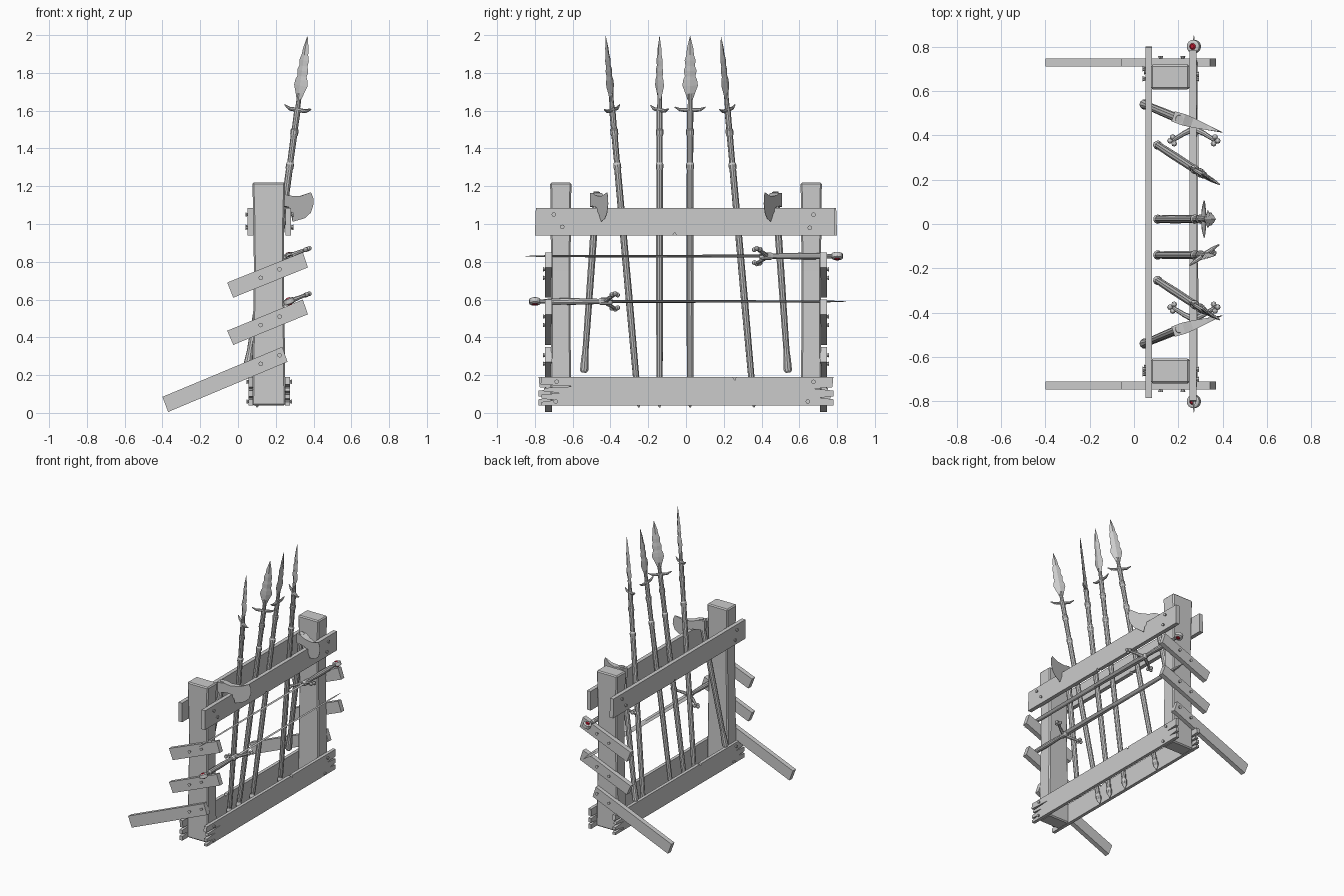
import bpy, bmesh, math
from mathutils import Matrix, Vector

if "Cube" in bpy.data.objects:
    bpy.data.objects.remove(bpy.data.objects["Cube"])

smooth_parts = []


def basis(o, X, Y, Z):
    m = Matrix((Vector(X), Vector(Y), Vector(Z))).transposed().to_4x4()
    m.translation = Vector(o)
    return m


def aim(o, d, hint):
    z = Vector(d).normalized()
    x = Vector(hint)
    x = (x - z * x.dot(z)).normalized()
    return basis(o, x, z.cross(x), z)


def finish(name, bm, smooth):
    bmesh.ops.recalc_face_normals(bm, faces=bm.faces)
    me = bpy.data.meshes.new(name)
    bm.to_mesh(me)
    bm.free()
    ob = bpy.data.objects.new(name, me)
    bpy.context.collection.objects.link(ob)
    if smooth:
        smooth_parts.append(ob)
    return ob


def loft(name, m, sections, n=10, turn=0.0, smooth=True):
    """Skin elliptical rings (z, rx, ry) along local z."""
    bm = bmesh.new()
    rings = []
    for s in sections:
        z, rx, ry = s if len(s) == 3 else (s[0], s[1], s[1])
        rings.append([bm.verts.new(m @ Vector((rx * math.cos(turn + math.tau * i / n),
                                               ry * math.sin(turn + math.tau * i / n), z)))
                      for i in range(n)])
    for a, b in zip(rings, rings[1:]):
        for i in range(n):
            j = (i + 1) % n
            bm.faces.new((a[i], a[j], b[j], b[i]))
    bm.faces.new(rings[0])
    bm.faces.new(rings[-1])
    return finish(name, bm, smooth)


def prism(name, m, outline, t=0.01):
    """Extrude outline (u, v[, half thickness]) both ways along local z."""
    bm = bmesh.new()
    front, back = [[bm.verts.new(m @ Vector((p[0], p[1], s * (p[2] if len(p) > 2 else t))))
                    for p in outline] for s in (1, -1)]
    bm.faces.new(front)
    bm.faces.new(back)
    for i in range(len(outline)):
        j = (i + 1) % len(outline)
        bm.faces.new((front[i], front[j], back[j], back[i]))
    return finish(name, bm, False)


def rod(name, a, b, r1, r2, n=8):
    d = Vector(b) - Vector(a)
    hint = (0, 0, 1) if abs(d.normalized().z) < 0.9 else (1, 0, 0)
    return loft(name, aim(a, d, hint), [(0, r1), (d.length, r2)], n)


def ball(name, c, r):
    bm = bmesh.new()
    bmesh.ops.create_uvsphere(bm, u_segments=8, v_segments=6, radius=r,
                              matrix=Matrix.Translation(c))
    return finish(name, bm, True)


def nail(p, d):
    p, d = Vector(p), Vector(d)
    rod("nail", p - d * 0.004, p + d * 0.012, 0.006, 0.012)


# Posts with a slight waist
for s in (1, -1):
    q = math.sqrt(2)
    post = loft("post", Matrix.Translation((0.163, s * 0.663, 0)),
                [(z, hx * q, hy * q) for z, hx, hy in
                 ((0.04, .088, .055), (0.3, .086, .053), (0.75, .079, .051),
                  (1.0, .081, .054), (1.22, .087, .056))], 4, math.pi / 4, False)
    bev = post.modifiers.new("worn_edges", "BEVEL")
    bev.width = 0.008

# Long boards: nicked upper pair, split-ended lower pair
upper = [(-.8, .94), (-.07, .94), (-.06, .955), (-.05, .94), (.785, .94), (.785, 1.085),
         (-.795, 1.085)]
lower = [(-.765, .04), (.78, .04), (.78, .072), (.71, .08), (.78, .088), (.78, .118),
         (.68, .128), (.775, .136), (.78, .19), (.265, .19), (.26, .172), (.245, .19),
         (-.765, .19), (-.77, .15), (-.59, .14), (-.75, .132), (-.755, .115),
         (-.66, .105), (-.765, .097), (-.765, .075), (-.69, .068), (-.765, .058)]
up_nails = [(-.70, 1.05), (-.655, .985), (.675, 1.05), (.655, .98)]
low_nails = [(-.685, .165), (-.69, .06), (.675, .165), (.645, .06)]
for s, xu, xl in ((1, .266, .262), (-1, .066, .068)):
    prism("upper_board", basis((xu, 0, 0), (0, s, 0), (0, 0, 1), (s, 0, 0)), upper, 0.015)
    prism("lower_board", basis((xl, 0, 0), (0, s, 0), (0, 0, 1), (s, 0, 0)), lower, 0.012)
    for pts, x, t in ((up_nails, xu, .015), (low_nails, xl, .012)):
        for y, z in pts:
            nail((x + s * t, s * y, z), (s, 0, 0))

# Slanted side arms and rear struts
arms = [[(-.40, .085), (-.37, .005), (.262, .27), (.235, .35)],
        [(-.057, .435), (-.025, .36), (.37, .522), (.343, .60)],
        [(-.057, .69), (-.025, .61), (.37, .77), (.343, .85)]]
for s in (1, -1):
    for name, pts, z in zip(("rear_strut", "lower_arm", "upper_arm"), arms, (.26, .465, .715)):
        prism(name, basis((0, s * .728, 0), (1, 0, 0), (0, 0, 1), (0, s, 0)), pts, 0.018)
        nail((.12, s * .746, z), (0, s, 0))
        nail((.22, s * .746, z + .045), (0, s, 0))

# Leaning spears
shaft = [(0, .004), (.03, .018), (.05, .021), (.07, .015), (.09, .017), (.55, .019),
         (1.27, .018), (1.28, .021), (1.30, .021), (1.31, .016), (1.45, .017), (1.46, .021),
         (1.485, .021), (1.49, .016), (1.58, .017), (1.60, .013), (1.68, .012)]
blade = [(1.64, .012, .012), (1.68, .026, .011), (1.72, .041, .01), (1.75, .037, .01),
         (1.77, .028, .009), (1.80, .034, .009), (1.825, .025, .008), (1.855, .029, .008),
         (1.885, .02, .007), (1.92, .017, .006), (1.955, .008, .004), (1.985, .001, .001)]
for y0, y1, hint in ((-.25, -.425, (.29, -.17, 0)), (-.14, -.14, (.13, .09, 0)),
                     (.022, .022, (0, 1, 0)), (.36, .185, (.29, -.17, 0))):
    a, b = Vector((.10, y0, .03)), Vector((.368, y1, 1.995))
    m = aim(a, b - a, hint)
    k = (b - a).length / 1.985
    loft("spear_shaft", m, [(z * k, r) for z, r in shaft])
    loft("spear_blade", m, [(z * k, rx, ry) for z, rx, ry in blade], 4, 0, False)
    for s in (1, -1):
        mid = m @ Vector((s * .05, 0, 1.59 * k))
        rod("spear_guard", m @ Vector((0, 0, 1.59 * k)), mid, .012, .009)
        rod("spear_guard_tip", mid, m @ Vector((s * .082, 0, 1.605 * k)), .009, .003)

# Axes hung over the front upper board
head = [(-.03, 1.165, .024), (.02, 1.165, .026), (.06, 1.15, .022), (.13, 1.148, .012),
        (.19, 1.168, .001), (.203, 1.14, .001), (.205, 1.105, .001), (.19, 1.06, .001),
        (.155, 1.03, .001), (.088, 1.012, .001), (.085, 1.05, .012), (.06, 1.09, .022),
        (.02, 1.095, .026), (-.03, 1.09, .024)]
for s in (1, -1):
    a, b = Vector((.045, s * .54, .215)), Vector((.205, s * .473, 1.17))
    loft("axe_handle", aim(a, b - a, (1, 0, 0)),
         [(0, .015), (.012, .023), (.05, .022), (.12, .017), (.5, .019), (.85, .02), (.97, .018)])
    d = Vector((.95, -s * .31, 0)).normalized()
    prism("axe_head", basis((.205, s * .476, 0), d, (0, 0, 1), d.cross(Vector((0, 0, 1)))), head)

# Swords resting on the arms, with round jewelled pommels
red = bpy.data.materials.new("red_gem")
red.diffuse_color = (0.5, 0.01, 0.03, 1)
red.use_nodes = True
red.node_tree.nodes["Principled BSDF"].inputs["Base Color"].default_value = red.diffuse_color
tilt = math.radians(21)
across = Vector((math.cos(tilt), 0, math.sin(tilt)))
for s, zc in ((1, .83), (-1, .59)):
    m = aim((.27, s * .80, zc), (0, -s, 0), across)
    loft("sword_grip", m, [(.02, .011), (.06, .012), (.07, .016), (.2, .018), (.34, .014),
                           (.35, .02), (.39, .02), (.41, .014)])
    loft("sword_blade", m, [(.39, .022, .007), (.9, .019, .006), (1.5, .016, .005),
                            (1.58, .011, .004), (1.65, .001, .001)], 4, 0, False)
    pm = aim(m.translation, m.to_3x3().col[1], across)
    loft("pommel", pm, [(-.016, .022), (-.012, .03), (.012, .03), (.016, .022)], 16)
    gem = loft("pommel_gem", pm, [(-.021, .009), (-.015, .016), (.015, .016), (.021, .009)], 12)
    gem.data.materials.append(red)
    for e in (1, -1):
        P = lambda u, v: m @ Vector((e * u, 0, v))
        rod("sword_guard", P(0, .37), P(.055, .395), .014, .011)
        rod("sword_guard_end", P(.05, .393), P(.1, .422), .011, .009)
        for u, v in ((.095, .438), (.115, .425), (.102, .408)):
            ball("guard_knob", P(u, v), .013)

# Smooth the rounded parts
for ob in bpy.context.view_layer.objects:
    ob.select_set(ob in smooth_parts)
bpy.context.view_layer.objects.active = smooth_parts[0]
bpy.ops.object.shade_smooth_by_angle(angle=math.radians(40))
